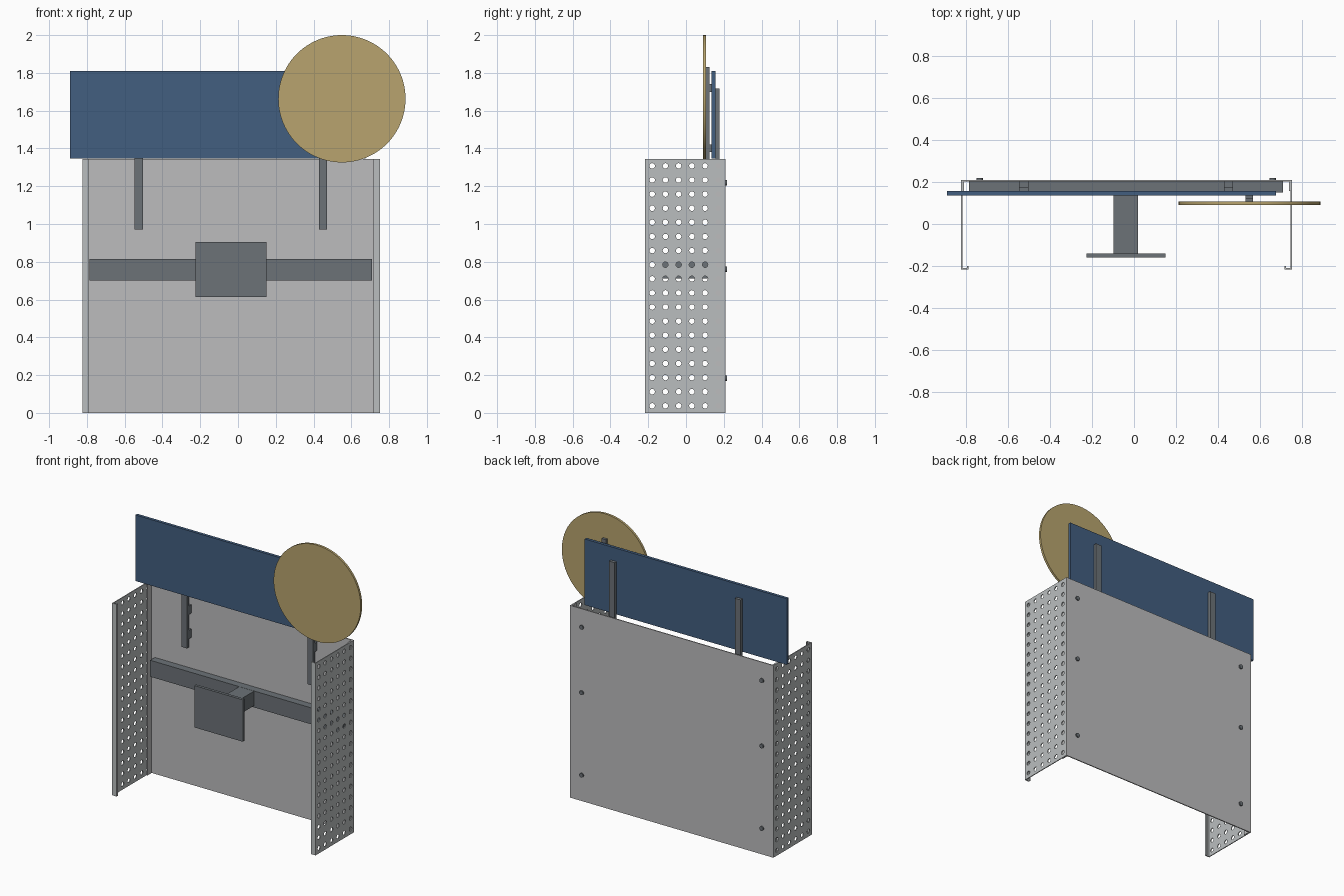
import bpy, bmesh, math
from mathutils import Vector

if "Cube" in bpy.data.objects:
    bpy.data.objects.remove(bpy.data.objects["Cube"])


def srgb(r, g, b):
    return tuple(((c / 255 + 0.055) / 1.055) ** 2.4 for c in (r, g, b)) + (1.0,)


def material(name, rgb):
    m = bpy.data.materials.new(name)
    m.diffuse_color = srgb(*rgb)
    m.use_nodes = True
    m.node_tree.nodes["Principled BSDF"].inputs["Base Color"].default_value = m.diffuse_color
    return m


PANEL = material("panel grey", (188, 188, 189))
SHEET = material("perforated sheet grey", (186, 190, 191))
STEEL = material("dark steel", (108, 114, 119))
BLUE = material("board blue", (66, 94, 128))
TAN = material("disc tan", (184, 164, 110))


def finish(bm, name, mat):
    me = bpy.data.meshes.new(name)
    bmesh.ops.recalc_face_normals(bm, faces=bm.faces)
    bm.to_mesh(me)
    bm.free()
    me.materials.append(mat)
    ob = bpy.data.objects.new(name, me)
    bpy.context.collection.objects.link(ob)
    return ob


def box(name, x, y, z, mat):
    """Box from (min, max) ranges on each axis."""
    bm = bmesh.new()
    bmesh.ops.create_cube(bm, size=1)
    for v in bm.verts:
        v.co = Vector([(a + b) / 2 + c * (b - a) for (a, b), c in zip((x, y, z), v.co)])
    return finish(bm, name, mat)


def disc(name, x, z, r, y0, y1, mat, segments):
    """Round plate whose axis runs along y."""
    bpy.ops.mesh.primitive_cylinder_add(vertices=segments, radius=r, depth=y1 - y0,
                                        location=(x, (y0 + y1) / 2, z),
                                        rotation=(math.pi / 2, 0, 0))
    ob = bpy.context.object
    ob.name = name
    ob.data.materials.append(mat)
    bpy.ops.object.shade_smooth_by_angle(angle=math.radians(30))
    return ob


H = 1.345            # cabinet height
T = 0.006            # sheet thickness
Y0, Y1 = -0.214, 0.206
XL, XR = -0.823, 0.752
COLS, ROWS, HOLE, SIDES = 6, 18, 0.0145, 16


def perforated_sheet(name, x_outer, inward):
    """Grid of square cells, each with a round hole, thickened inward."""
    bm = bmesh.new()
    dy, dz = (Y1 - Y0) / COLS, H / ROWS
    for i in range(COLS):
        for j in range(ROWS):
            cy, cz = Y0 + (i + 0.5) * dy, (j + 0.5) * dz
            ring, edge = [], []
            for k in range(SIDES):
                a = 2 * math.pi * k / SIDES
                c, s = math.cos(a), math.sin(a)
                m = max(abs(c), abs(s))
                ring.append(bm.verts.new((x_outer, cy + HOLE * c, cz + HOLE * s)))
                edge.append(bm.verts.new((x_outer, cy + dy / 2 * c / m, cz + dz / 2 * s / m)))
            for k in range(SIDES):
                n = (k + 1) % SIDES
                bm.faces.new((ring[k], edge[k], edge[n], ring[n]))
    bmesh.ops.remove_doubles(bm, verts=bm.verts, dist=0.0005)
    new = bmesh.ops.extrude_face_region(bm, geom=bm.faces[:], use_keep_orig=True)["geom"]
    for v in new:
        if isinstance(v, bmesh.types.BMVert):
            v.co.x += inward * T
    return finish(bm, name, SHEET)


# Perforated sides with folded front lips, and the back panel's folded flanges
for side, x, d in (("left", XL, 1), ("right", XR, -1)):
    perforated_sheet(side + "_perforated_side", x, d)
    tip = x + d * 0.035
    span = lambda a, b: (min(a, b), max(a, b))
    box(side + "_front_lip", span(x, tip), (Y0 - 0.002, Y0 + T - 0.002), (0, H), SHEET)
    box(side + "_lip_return", span(tip - d * T, tip), (Y0, Y0 + 0.014), (0, H), SHEET)
    inner = x + d * (T + 0.001)
    box(side + "_back_flange", span(inner, inner + d * T), (0.157, 0.203), (0, H), PANEL)

box("back_panel", (XL, XR), (0.202, 0.209), (0, H), PANEL)

# Screw heads on the back
for x in (-0.735, 0.66):
    for z in (0.183, 0.76, 1.218):
        disc("screw_head", x, z, 0.015, 0.208, 0.218, STEEL, 16)

# Crossbar, arm and front plate
box("crossbar", (-0.785, 0.71), (0.15, 0.204), (0.70, 0.815), STEEL)
box("support_arm", (-0.097, 0.019), (-0.142, 0.152), (0.712, 0.814), STEEL)
box("mounting_plate", (-0.226, 0.15), (-0.16, -0.14), (0.613, 0.906), STEEL)

# Posts with standoffs that carry the board
for x in (-0.525, 0.45):
    box("board_post", (x - 0.022, x + 0.022), (0.156, 0.177), (0.97, 1.718), STEEL)
    for z in (1.06, 1.23):
        box("post_standoff", (x - 0.022, x + 0.022), (0.175, 0.204), (z - 0.03, z + 0.03), STEEL)

box("sign_board", (-0.89, 0.675), (0.135, 0.156), (1.348, 1.81), BLUE)

# Round disc on its own post in front of the board
box("disc_post", (0.532, 0.567), (0.105, 0.124), (1.345, 1.83), STEEL)
for z in (1.40, 1.72):
    box("disc_standoff", (0.532, 0.567), (0.122, 0.137), (z - 0.02, z + 0.02), STEEL)
disc("round_disc", 0.55, 1.663, 0.337, 0.09, 0.106, TAN, 96)
